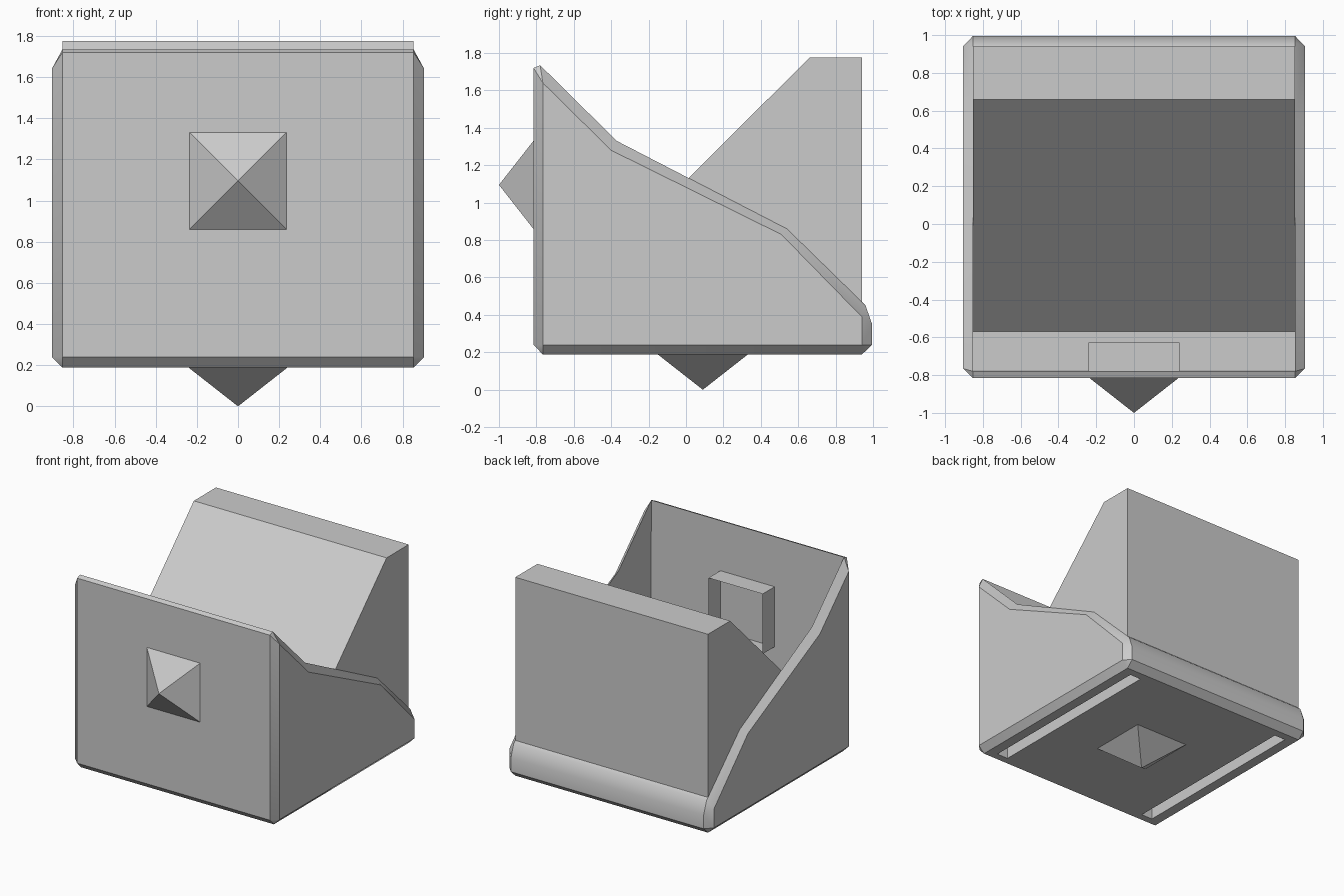
import bpy, bmesh, math
from mathutils import Matrix, Vector

if "Cube" in bpy.data.objects:
    bpy.data.objects.remove(bpy.data.objects["Cube"])


def finish(name, bm, smooth=True):
    bmesh.ops.remove_doubles(bm, verts=bm.verts, dist=0.0005)
    bmesh.ops.recalc_face_normals(bm, faces=bm.faces)
    me = bpy.data.meshes.new(name)
    bm.to_mesh(me)
    bm.free()
    ob = bpy.data.objects.new(name, me)
    bpy.context.collection.objects.link(ob)
    if smooth:
        bpy.ops.object.select_all(action='DESELECT')
        ob.select_set(True)
        bpy.context.view_layer.objects.active = ob
        bpy.ops.object.shade_smooth_by_angle(angle=math.radians(35))
    return ob


def loft(name, loop_a, xa, loop_b, xb, smooth=True):
    """Closed solid between two matching (y, z) outlines at xa and xb."""
    bm = bmesh.new()
    a = [bm.verts.new((xa, y, z)) for y, z in loop_a]
    b = [bm.verts.new((xb, y, z)) for y, z in loop_b]
    n = len(a)
    bm.faces.new(a)
    bm.faces.new(b[::-1])
    for i in range(n):
        j = (i + 1) % n
        bm.faces.new((a[i], b[i], b[j], a[j]))
    return finish(name, bm, smooth)


def stud(name, loc, rot_x):
    """Open-backed square stud with a pyramid point along local -z."""
    bm = bmesh.new()
    h, d = 0.24, 0.185
    corners = [(-h, -h), (h, -h), (h, h), (-h, h)]
    rim = [bm.verts.new((x, y, 0)) for x, y in corners]
    back = [bm.verts.new((x, y, d)) for x, y in corners]
    tip = bm.verts.new((0, 0, -0.188))
    for i in range(4):
        j = (i + 1) % 4
        bm.faces.new((rim[i], rim[j], tip))
        bm.faces.new((rim[j], rim[i], back[i], back[j]))
    bm.transform(Matrix.Translation(loc) @ Matrix.Rotation(rot_x, 4, 'X'))
    return finish(name, bm, False)


# Main body: front panel, floor, sloped backrest and rear lip in one section
body_profile = [(-0.765, 0.188), (-0.815, 0.24), (-0.815, 1.72), (-0.78, 1.735),
                (-0.775, 0.55), (-0.57, 0.55), (0.66, 1.775), (0.94, 1.775),
                (0.94, 0.47), (0.96, 0.45), (0.995, 0.35), (0.995, 0.24), (0.94, 0.188)]
body = loft("body", body_profile, -0.853, body_profile, 0.853)

# Slots in the underside
for side in (-1, 1):
    bm = bmesh.new()
    bmesh.ops.create_cube(bm, size=1)
    bm.transform(Matrix.Translation((side * 0.72, 0.085, 0.29))
                 @ Matrix.Diagonal((0.1, 1.58, 0.4, 1)))
    cutter = finish("slot_cutter", bm, False)
    cutter.hide_render = True
    cutter.hide_set(True)
    mod = body.modifiers.new("slot", 'BOOLEAN')
    mod.operation = 'DIFFERENCE'
    mod.solver = 'EXACT'
    mod.object = cutter

# Side panels with chamfered rims
outer = [(-0.765, 0.188), (-0.815, 0.24), (-0.815, 1.72), (-0.78, 1.735), (-0.37, 1.33),
         (0.54, 0.86), (0.96, 0.45), (0.995, 0.35), (0.995, 0.24), (0.94, 0.188)]
inset = [(-0.765, 0.24), (-0.765, 0.24), (-0.765, 1.64), (-0.765, 1.64), (-0.4, 1.28),
         (0.51, 0.83), (0.94, 0.39), (0.94, 0.39), (0.94, 0.24), (0.94, 0.24)]
for side, label in ((-1, "left"), (1, "right")):
    loft(label + "_side_panel", outer, side * 0.853, inset, side * 0.905)

# Pointed studs on the front and underside
stud("front_stud", Vector((0, -0.812, 1.095)), -math.pi / 2)
stud("bottom_stud", Vector((0, 0.09, 0.188)), 0)
